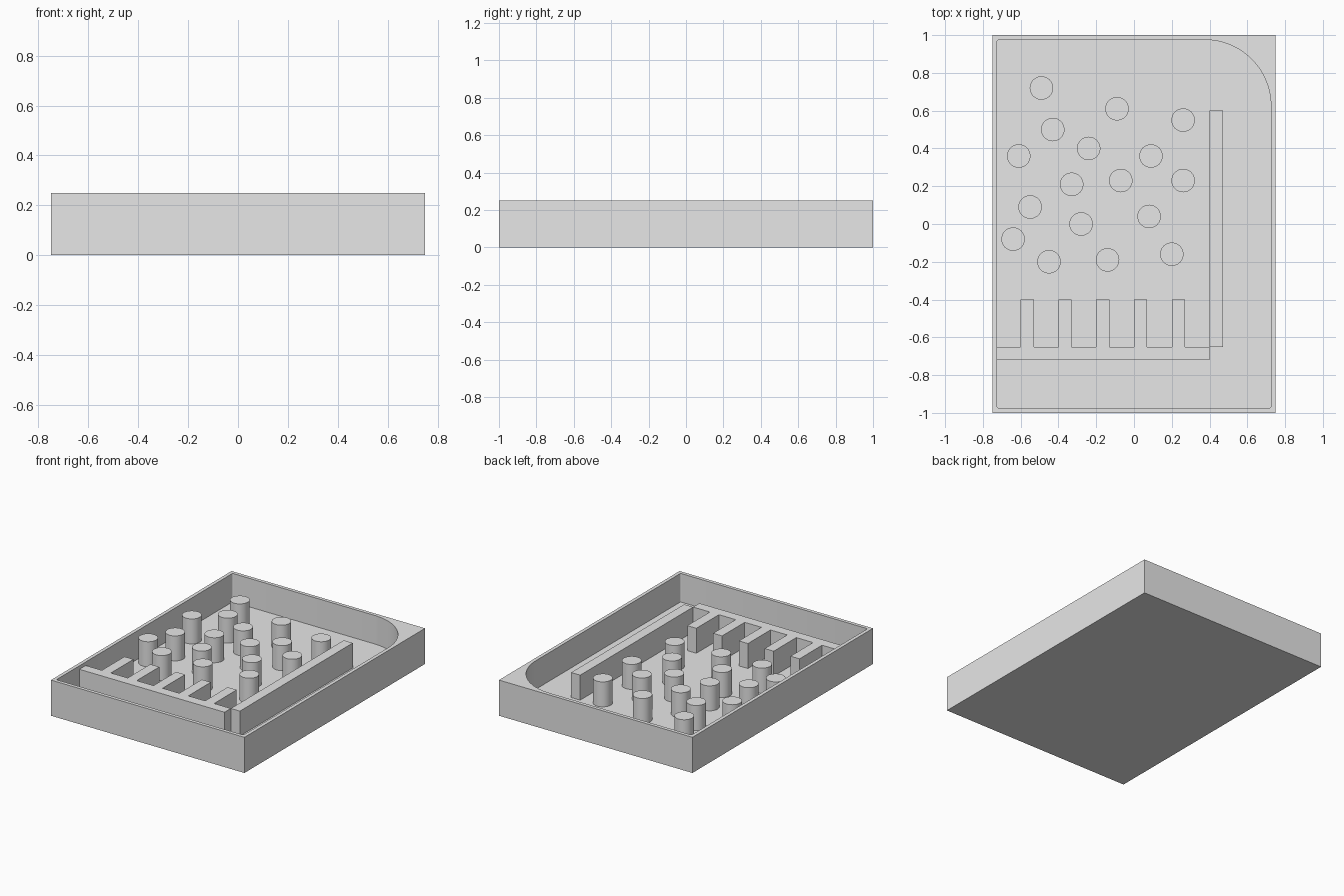
import bpy
import bmesh
from math import sin, cos, pi, radians
from mathutils import Vector

HALF_X, HALF_Y, HEIGHT = 0.75, 1.0, 0.25
WALL, FLOOR, PART_TOP = 0.025, 0.05, 0.225
LEFT_WALL = -HALF_X + WALL

cube = bpy.data.objects.get("Cube")
if cube:
    bpy.data.objects.remove(cube, do_unlink=True)

grey = bpy.data.materials.new("plain_grey")
grey.use_nodes = True
grey.diffuse_color = (0.8, 0.8, 0.8, 1)
grey.node_tree.nodes["Principled BSDF"].inputs["Base Color"].default_value = (0.8, 0.8, 0.8, 1)


def finish(name, bm, smooth=False):
    """Turn a bmesh into a named, coloured object."""
    bmesh.ops.recalc_face_normals(bm, faces=bm.faces[:])
    mesh = bpy.data.meshes.new(name)
    bm.to_mesh(mesh)
    bm.free()
    mesh.materials.append(grey)
    obj = bpy.data.objects.new(name, mesh)
    bpy.context.collection.objects.link(obj)
    if smooth:
        bpy.ops.object.select_all(action="DESELECT")
        obj.select_set(True)
        bpy.context.view_layer.objects.active = obj
        bpy.ops.object.shade_smooth_by_angle(angle=radians(30))
    return obj


def prism(name, outline, smooth=False):
    """Extrude a flat outline from the tray floor to the common part height."""
    bm = bmesh.new()
    base = bm.faces.new([bm.verts.new((x, y, FLOOR)) for x, y in outline])
    new = bmesh.ops.extrude_face_region(bm, geom=[base], use_keep_orig=True)["geom"]
    top = [v for v in new if isinstance(v, bmesh.types.BMVert)]
    bmesh.ops.translate(bm, vec=(0, 0, PART_TOP - FLOOR), verts=top)
    return finish(name, bm, smooth)


def make_tray():
    """Rectangular block with a pocket that has one large rounded corner."""
    bm = bmesh.new()
    signs = [(1, 1), (-1, 1), (-1, -1), (1, -1)]
    radii = [0.35, 0.01, 0.01, 0.01]
    steps = [32, 4, 4, 4]
    outer_top = [bm.verts.new((sx * HALF_X, sy * HALF_Y, HEIGHT)) for sx, sy in signs]
    outer_low = [bm.verts.new((v.co.x, v.co.y, 0)) for v in outer_top]

    # Pocket rim, one arc per corner
    arcs = []
    for i, (sx, sy) in enumerate(signs):
        r = radii[i]
        centre = Vector((sx * (HALF_X - WALL - r), sy * (HALF_Y - WALL - r), HEIGHT))
        arc = []
        for k in range(steps[i] + 1):
            a = (i + k / steps[i]) * pi / 2
            arc.append(bm.verts.new(centre + Vector((cos(a), sin(a), 0)) * r))
        arcs.append(arc)

    # Top rim and outside walls
    for i in range(4):
        j = (i + 1) % 4
        for a, b in zip(arcs[i], arcs[i][1:]):
            bm.faces.new((outer_top[i], b, a))
        bm.faces.new((outer_top[i], outer_top[j], arcs[j][0], arcs[i][-1]))
        bm.faces.new((outer_low[i], outer_low[j], outer_top[j], outer_top[i]))
    bm.faces.new(outer_low)

    # Pocket walls and floor
    rim = [v for arc in arcs for v in arc]
    low = [bm.verts.new((v.co.x, v.co.y, FLOOR)) for v in rim]
    for i in range(len(rim)):
        j = (i + 1) % len(rim)
        bm.faces.new((rim[i], rim[j], low[j], low[i]))
    bm.faces.new(low)
    return finish("tray", bm, smooth=True)


make_tray()

# Comb wall with five teeth, joined to the left side of the pocket
FRONT, BACK, TIP, END = -0.72, -0.65, -0.4, 0.4
comb = [(END, BACK), (END, FRONT), (LEFT_WALL, FRONT), (LEFT_WALL, BACK)]
for n in range(5):
    x0 = -0.6 + 0.2 * n
    x1 = x0 + 0.07
    comb += [(x0, BACK), (x0, TIP), (x1, TIP), (x1, BACK)]
prism("comb_wall", comb)

# Long straight lane divider
prism("lane_divider", [(END, BACK), (0.47, BACK), (0.47, 0.6), (END, 0.6)])

# Scattered round pegs
PEG_RADIUS, PEG_SIDES = 0.062, 48
pegs = [
    (-0.49, 0.72), (-0.09, 0.61), (0.26, 0.55), (-0.43, 0.5), (-0.24, 0.4),
    (-0.61, 0.36), (0.09, 0.36), (-0.33, 0.21), (-0.07, 0.23), (0.26, 0.23),
    (-0.55, 0.09), (-0.28, 0), (0.08, 0.04), (-0.64, -0.08), (-0.45, -0.2),
    (-0.14, -0.19), (0.2, -0.16),
]
angles = [2 * pi * k / PEG_SIDES for k in range(PEG_SIDES)]
for px, py in pegs:
    circle = [(px + PEG_RADIUS * cos(a), py + PEG_RADIUS * sin(a)) for a in angles]
    prism("peg", circle, smooth=True)
